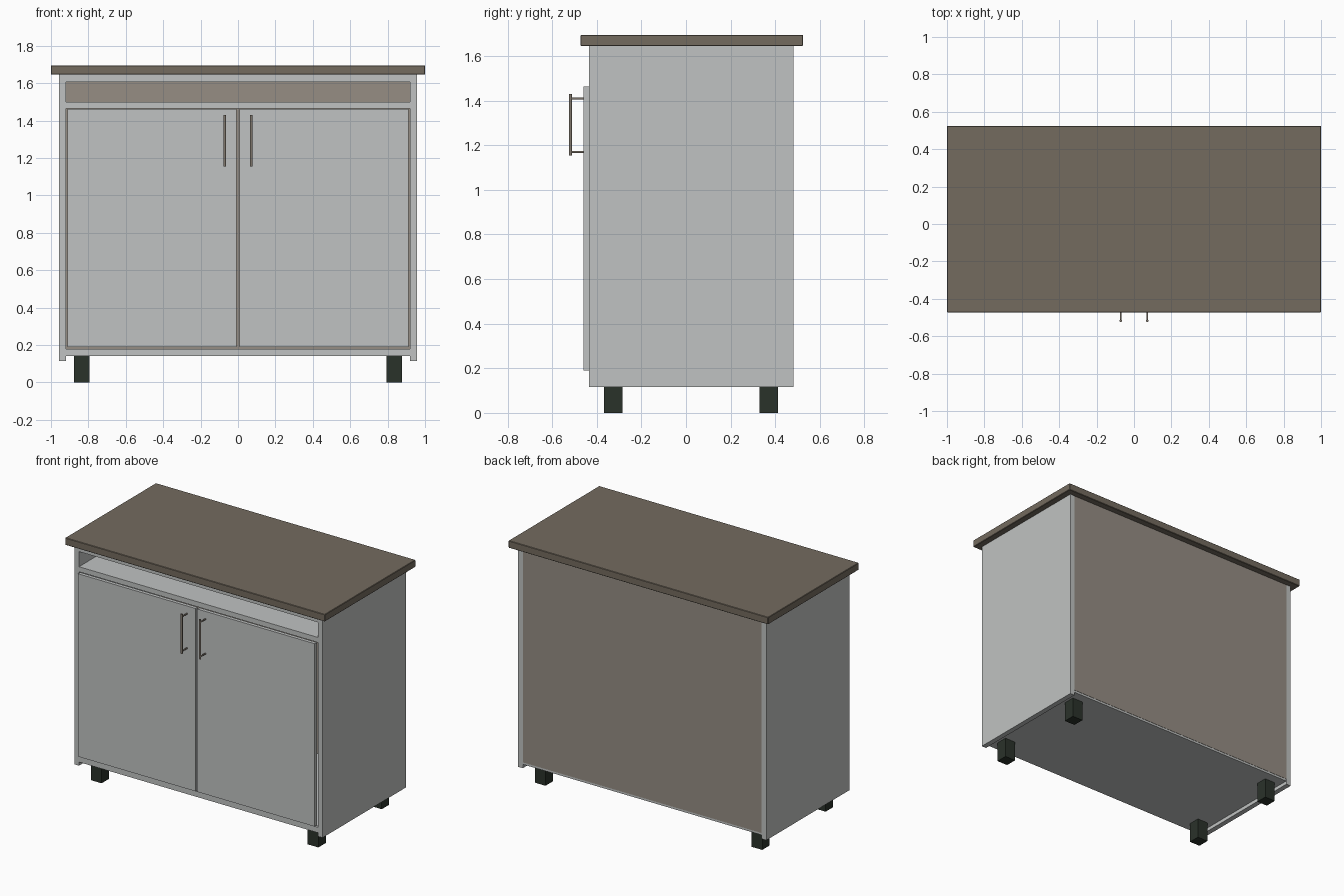
import bpy
from mathutils import Vector

cube = bpy.data.objects.get("Cube")
if cube:
    bpy.data.objects.remove(cube, do_unlink=True)


def material(name, r, g, b):
    m = bpy.data.materials.new(name)
    m.use_nodes = True
    m.diffuse_color = (r, g, b, 1)
    m.node_tree.nodes["Principled BSDF"].inputs["Base Color"].default_value = (r, g, b, 1)
    return m


white = material("pale grey board", 0.53, 0.545, 0.54)
wood = material("brown worktop", 0.174, 0.147, 0.114)
beige = material("beige back board", 0.305, 0.27, 0.23)
metal = material("brushed metal", 0.22, 0.19, 0.155)
black = material("dark green plastic", 0.023, 0.032, 0.023)


def box(name, x, y, z, mat, bevel=0):
    """Box spanning the given (min, max) ranges."""
    bpy.ops.mesh.primitive_cube_add(
        size=1, location=[(a + b) / 2 for a, b in (x, y, z)])
    o = bpy.context.object
    o.name = name
    o.scale = [b - a for a, b in (x, y, z)]
    bpy.ops.object.transform_apply(location=False, rotation=False, scale=True)
    o.data.materials.append(mat)
    if bevel:
        mod = o.modifiers.new("edge", 'BEVEL')
        mod.width = bevel
        mod.segments = 1
    return o


def rod(name, start, end, radius, mat):
    """Round bar between two points."""
    a, b = Vector(start), Vector(end)
    bpy.ops.mesh.primitive_cylinder_add(
        vertices=16, radius=radius, depth=(b - a).length, location=(a + b) / 2,
        rotation=(b - a).to_track_quat('Z', 'Y').to_euler())
    o = bpy.context.object
    o.name = name
    o.data.materials.append(mat)
    bpy.ops.object.shade_smooth_by_angle()


def span(side, a, b):
    return tuple(sorted((side * a, side * b)))


# Carcass boards
inner = (-0.92, 0.92)
depth = (-0.435, 0.468)
box("bottom_board", inner, (-0.435, 0.478), (0.14, 0.178), white)
box("drawer_shelf", inner, depth, (1.465, 1.5), white)
box("top_board", inner, depth, (1.605, 1.645), white)
box("back_board", inner, (0.468, 0.48), (0.155, 1.645), beige)

# Worktop
box("worktop", (-1, 1), (-0.473, 0.525), (1.645, 1.695), wood, 0.003)

# Mirrored parts: sides, doors, handles and feet
for side, label in ((1, "left"), (-1, "right")):
    box(label + "_side", span(side, 0.92, 0.956), (-0.435, 0.481), (0.115, 1.645), white)
    box(label + "_door", span(side, 0.007, 0.912), (-0.459, -0.435), (0.19, 1.463), white)

    hx = side * 0.071
    rod(label + "_handle_bar", (hx, -0.518, 1.155), (hx, -0.518, 1.43), 0.007, metal)
    for end, z in (("lower", 1.17), ("upper", 1.41)):
        rod(f"{label}_handle_{end}_post", (hx, -0.518, z), (hx, -0.457, z), 0.005, metal)

    for end, y in (("front", -0.326), ("back", 0.371)):
        box(f"{end}_{label}_foot", span(side, 0.794, 0.876),
            (y - 0.041, y + 0.041), (0, 0.14), black)
